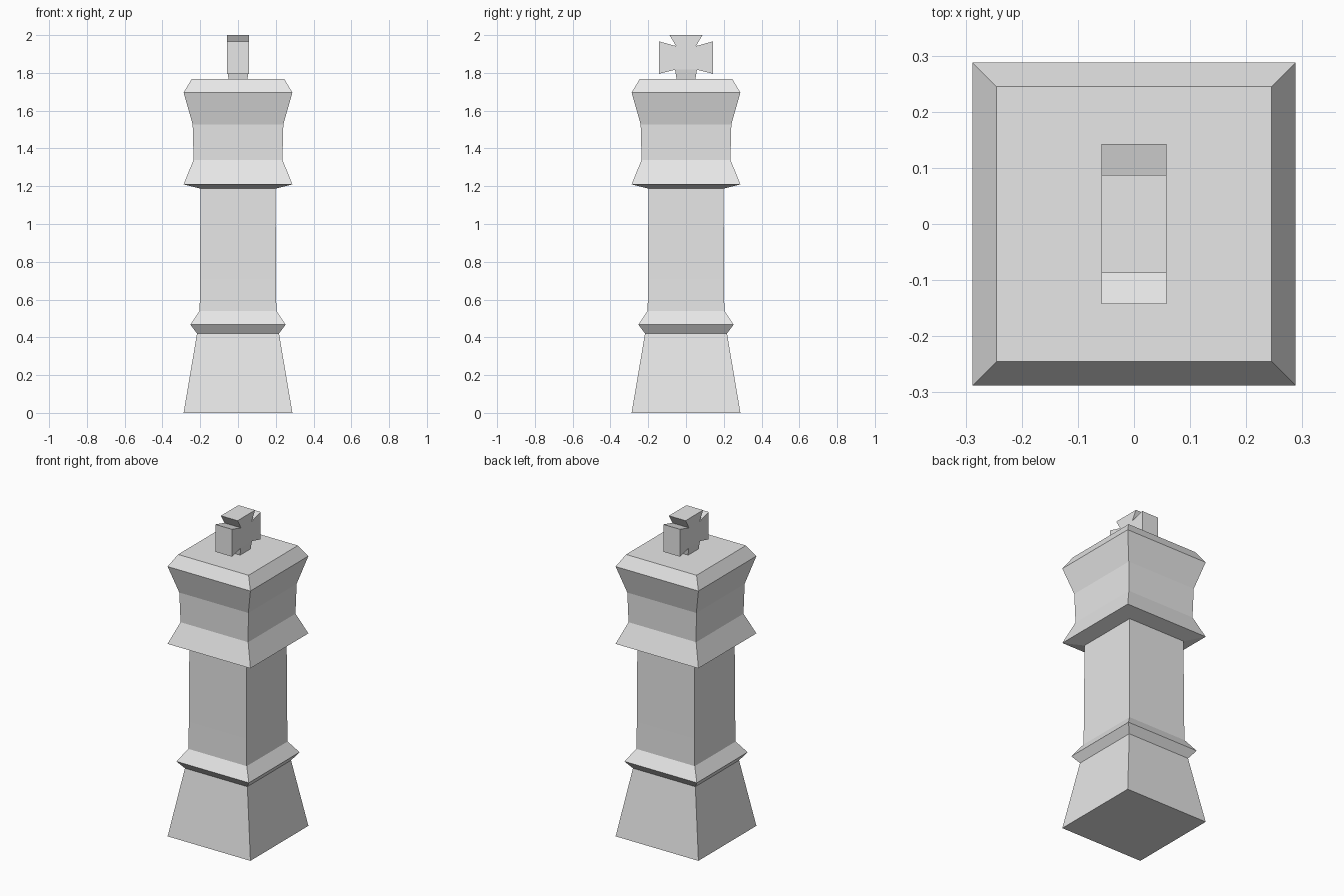
import bpy
import bmesh

cube = bpy.data.objects.get("Cube")
if cube:
    bpy.data.objects.remove(cube, do_unlink=True)

# Single light grey material
grey = bpy.data.materials.new("light_grey")
grey.use_nodes = True
colour = (0.8, 0.8, 0.8, 1.0)
grey.diffuse_color = colour
grey.node_tree.nodes["Principled BSDF"].inputs["Base Color"].default_value = colour


def finish(name, bm):
    bmesh.ops.recalc_face_normals(bm, faces=bm.faces)
    mesh = bpy.data.meshes.new(name)
    bm.to_mesh(mesh)
    bm.free()
    mesh.materials.append(grey)
    obj = bpy.data.objects.new(name, mesh)
    bpy.context.collection.objects.link(obj)
    return obj


def bridge(bm, a, b):
    for i in range(len(a)):
        j = (i + 1) % len(a)
        bm.faces.new((a[i], a[j], b[j], b[i]))


def square_column(name, profile):
    """Stack square rings from (half width, height) pairs and cap both ends."""
    bm = bmesh.new()
    rings = [[bm.verts.new((sx * w, sy * w, z))
              for sx, sy in ((-1, -1), (1, -1), (1, 1), (-1, 1))]
             for w, z in profile]
    for lower, upper in zip(rings, rings[1:]):
        bridge(bm, lower, upper)
    bm.faces.new(rings[0])
    bm.faces.new(rings[-1])
    return finish(name, bm)


# Square body: foot, lower collar, shaft, upper collar and flared head
square_column("body", [
    (0.288, 0), (0.217, 0.42), (0.252, 0.467), (0.203, 0.54),
    (0.201, 0.71), (0.199, 1.187), (0.288, 1.21), (0.235, 1.34),
    (0.24, 1.527), (0.288, 1.696), (0.245, 1.767)])

# Flared cross on top: half outline mirrored across y, extruded along x
half = [(0.05, 1.767), (0.058, 1.817), (0.143, 1.795),
        (0.143, 1.967), (0.053, 1.942), (0.087, 2.0)]
outline = half + [(-y, z) for y, z in reversed(half)]
bm = bmesh.new()
sides = []
for side in (-1, 1):
    # The stem narrows towards its foot
    sides.append([bm.verts.new((side * (0.05 if z < 1.78 else 0.058), y, z))
                  for y, z in outline])
bridge(bm, *sides)
# Each side is split into a stem, a crossbar and a top arm
for v in sides:
    bm.faces.new((v[0], v[1], v[10], v[11]))
    bm.faces.new((v[1], v[2], v[3], v[4], v[7], v[8], v[9], v[10]))
    bm.faces.new((v[4], v[5], v[6], v[7]))
finish("cross", bm)
